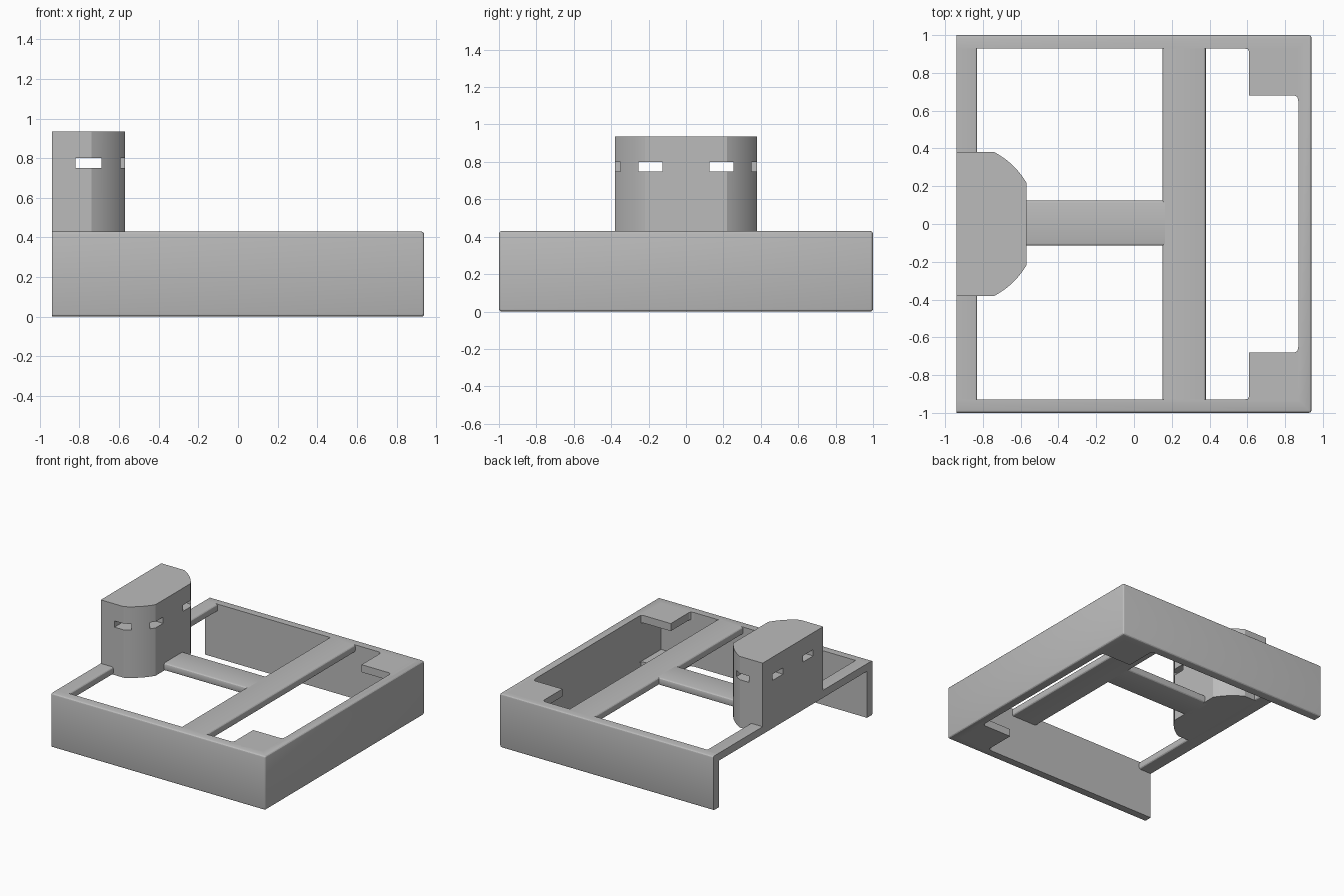
import bpy, bmesh
from math import sqrt

cube = bpy.data.objects.get("Cube")
if cube:
    bpy.data.objects.remove(cube, do_unlink=True)

grey = bpy.data.materials.new("plain grey")
grey.use_nodes = True
grey.diffuse_color = (0.5, 0.5, 0.5, 1)
grey.node_tree.nodes["Principled BSDF"].inputs["Base Color"].default_value = (0.5, 0.5, 0.5, 1)

TOP = 0.43      # top of the frame
DECK = 0.37     # underside of beams and tower


def prism(name, outline, z0, z1, soft=None, width=0.015):
    """Extrude an outline upward; round the edges for which soft(a, b) holds."""
    bm = bmesh.new()
    face = bm.faces.new([bm.verts.new((x, y, z0)) for x, y in outline])
    new = bmesh.ops.extrude_face_region(bm, geom=[face])["geom"]
    for v in new:
        if isinstance(v, bmesh.types.BMVert):
            v.co.z = z1
    bmesh.ops.recalc_face_normals(bm, faces=bm.faces)
    if soft:
        edges = [e for e in bm.edges if soft(e.verts[0].co, e.verts[1].co)]
        bmesh.ops.bevel(bm, geom=edges, offset=width, segments=3,
                        profile=0.5, affect='EDGES')
    mesh = bpy.data.meshes.new(name)
    bm.to_mesh(mesh)
    bm.free()
    mesh.materials.append(grey)
    obj = bpy.data.objects.new(name, mesh)
    bpy.context.collection.objects.link(obj)
    return obj


def rect(x0, x1, y0, y1):
    return [(x0, y0), (x1, y0), (x1, y1), (x0, y1)]


def smooth(obj, angle=0.5):
    bpy.ops.object.select_all(action='DESELECT')
    obj.select_set(True)
    bpy.context.view_layer.objects.active = obj
    bpy.ops.object.shade_smooth_by_angle(angle=angle)


# Three outer walls, open on one side, with softened outside edges
def outer(a, b):
    return (min(a.x, b.x) > 0.93 or min(a.y, b.y) > 0.99 or max(a.y, b.y) < -0.99) \
        and not max(a.x, b.x) < -0.93


walls = prism("outer_walls",
              [(-0.94, -1), (0.94, -1), (0.94, 1), (-0.94, 1),
               (-0.94, 0.93), (0.87, 0.93), (0.87, -0.93), (-0.94, -0.93)],
              0, TOP, outer)
smooth(walls)

# Beams across the top, rounded along their free sides
beams = [
    prism("cross_beam", rect(0.15, 0.38, -0.95, 0.95), DECK, TOP,
          lambda a, b: abs(a.y - b.y) > 1),
    prism("end_beam", rect(-0.94, -0.83, -0.95, 0.95), DECK, TOP,
          lambda a, b: abs(a.y - b.y) > 1 and a.x > -0.9),
    prism("tower_beam", rect(-0.6, 0.17, -0.115, 0.125), DECK, TOP,
          lambda a, b: abs(a.x - b.x) > 0.5),
]
for beam in beams:
    smooth(beam)

# Corner plates at the top and bottom of the closed end, with small fillets
for side, s in (("left", 1), ("right", -1)):
    plate = [(0.61, 0.68), (0.85, 0.68), (0.865, 0.673), (0.87, 0.65),
             (0.9, 0.65), (0.9, 0.96), (0.58, 0.96), (0.58, 0.93),
             (0.603, 0.925), (0.61, 0.91)]
    for level, z0, z1 in (("upper", DECK, TOP), ("lower", 0, 0.06)):
        prism(f"{level}_corner_plate_{side}", [(x, s * y) for x, y in plate], z0, z1)

# Lookout tower: a round plan clipped by flat sides
RADIUS, HALF, FRONT = 0.43, 0.38, 0.37
reach = sqrt(RADIUS ** 2 - FRONT ** 2)
arc = []
for i in range(13):
    y = HALF + (reach - HALF) * i / 12
    arc.append((-0.94 + sqrt(RADIUS ** 2 - y * y), y))
plan = [(-0.94, HALF)] + arc
plan += [(x, -y) for x, y in reversed(plan)]
tower = prism("tower", plan, DECK, 0.935)

# Viewing slots cut through the tower in both directions
slots = [prism("slot_cutter_across", rect(-0.82, -0.69, -0.6, 0.6), 0.75, 0.8)]
for s in (1, -1):
    slots.append(prism("slot_cutter_along",
                       rect(-1.2, -0.3, s * 0.19 - 0.065, s * 0.19 + 0.065), 0.75, 0.8))
for cutter in slots:
    cut = tower.modifiers.new("slot", 'BOOLEAN')
    cut.operation = 'DIFFERENCE'
    cut.solver = 'EXACT'
    cut.object = cutter
    cutter.hide_render = True
    cutter.hide_set(True)
smooth(tower, 0.3)
